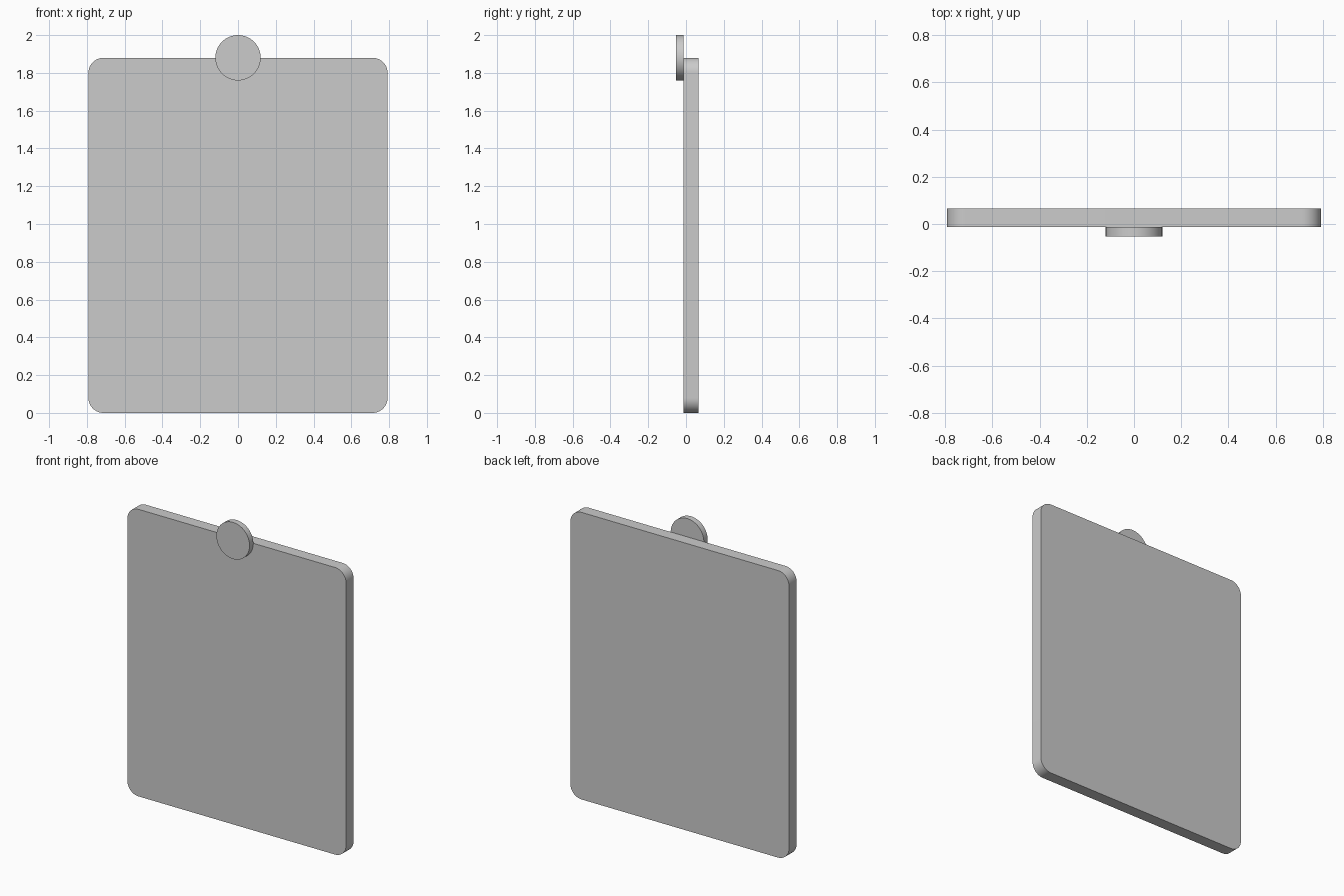
import bpy
import bmesh
from math import sin, cos, pi

if "Cube" in bpy.data.objects:
    bpy.data.objects.remove(bpy.data.objects["Cube"])


def extrude_profile(name, points, y_front, y_back):
    """Solid slab from an x-z outline, running from y_front to y_back."""
    bm = bmesh.new()
    face = bm.faces.new([bm.verts.new((x, y_front, z)) for x, z in points])
    result = bmesh.ops.extrude_face_region(bm, geom=[face], use_keep_orig=True)
    moved = [v for v in result["geom"] if isinstance(v, bmesh.types.BMVert)]
    bmesh.ops.translate(bm, verts=moved, vec=(0, y_back - y_front, 0))
    bmesh.ops.recalc_face_normals(bm, faces=bm.faces[:])
    mesh = bpy.data.meshes.new(name)
    bm.to_mesh(mesh)
    bm.free()
    obj = bpy.data.objects.new(name, mesh)
    bpy.context.collection.objects.link(obj)
    bpy.context.view_layer.objects.active = obj
    obj.select_set(True)
    bpy.ops.object.shade_smooth_by_angle(angle=0.6)
    obj.select_set(False)
    return obj


def arc(cx, cz, radius, start, end, steps):
    return [(cx + radius * cos(start + (end - start) * i / steps),
             cz + radius * sin(start + (end - start) * i / steps))
            for i in range(steps + 1)]


# Board with rounded corners
HALF_W, HEIGHT, CORNER = 0.792, 1.88, 0.08
outline = []
for k, (sx, top) in enumerate([(1, 1), (-1, 1), (-1, 0), (1, 0)]):
    cx = sx * (HALF_W - CORNER)
    cz = HEIGHT - CORNER if top else CORNER
    outline += arc(cx, cz, CORNER, k * pi / 2, (k + 1) * pi / 2, 12)
extrude_profile("board", outline, -0.013, 0.065)

# Round badge straddling the top edge, on the front face
badge = arc(0, 1.88, 0.12, 0, 2 * pi, 64)[:-1]
extrude_profile("round_badge", badge, -0.052, -0.013)
